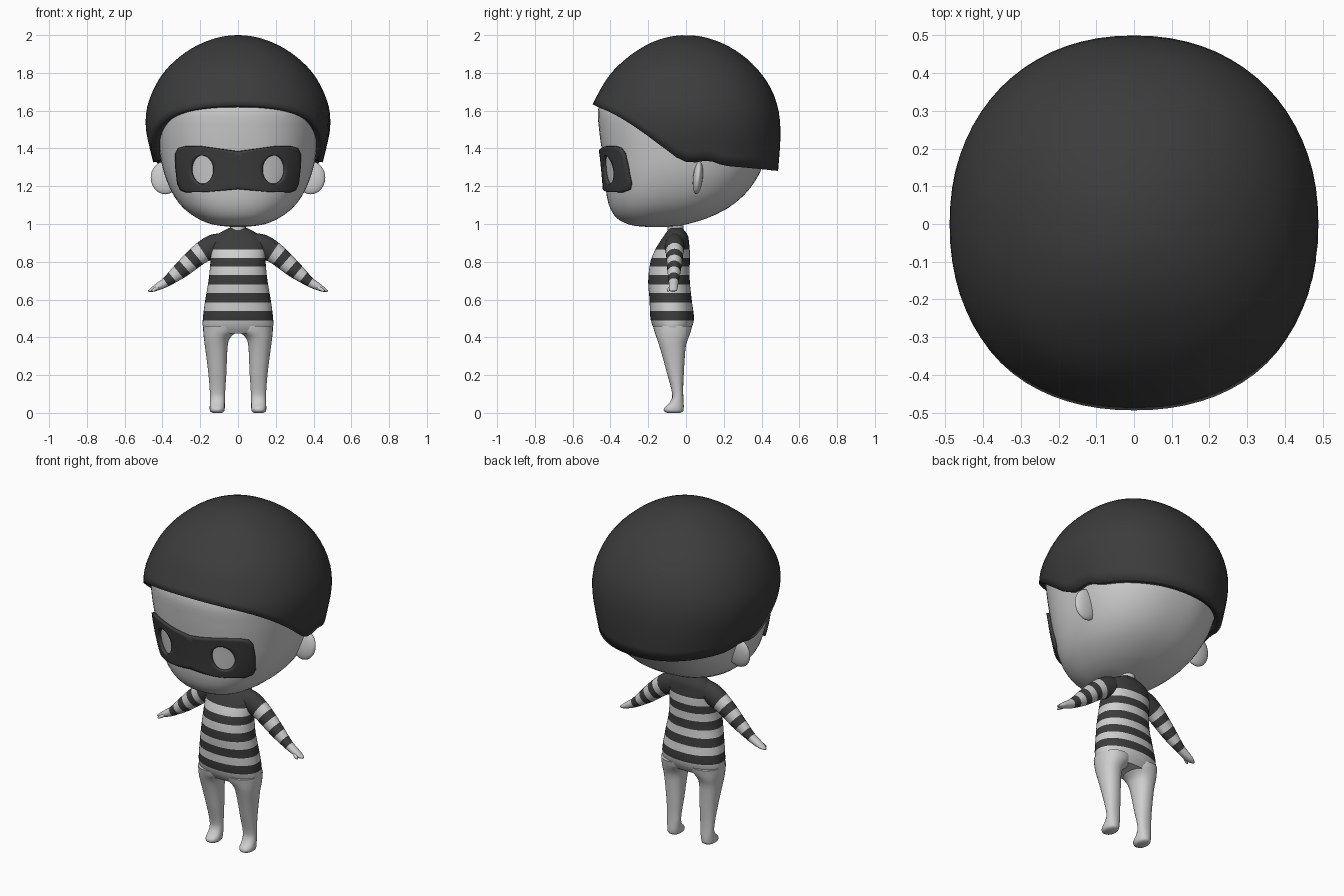
import bpy, bmesh, math

if "Cube" in bpy.data.objects:
    bpy.data.objects.remove(bpy.data.objects["Cube"])

def material(name, v):
    m = bpy.data.materials.new(name)
    m.diffuse_color = (v, v, v, 1)
    m.use_nodes = True
    m.node_tree.nodes["Principled BSDF"].inputs["Base Color"].default_value = m.diffuse_color
    return m

LIGHT = material("pale grey", 0.62)
DARK = material("charcoal", 0.045)

def interp(table, k):
    """Smooth interpolation of table rows (key, values...) at key k."""
    k = min(max(k, table[0][0]), table[-1][0])
    i = max(j for j in range(len(table) - 1) if table[j][0] <= k)
    def slope(j, c):
        a, b = table[max(j - 1, 0)], table[min(j + 1, len(table) - 1)]
        return (b[c] - a[c]) / (b[0] - a[0])
    p, q = table[i], table[i + 1]
    h = q[0] - p[0]
    t = (k - p[0]) / h
    return [(2*t**3 - 3*t*t + 1) * p[c] + (t**3 - 2*t*t + t) * h * slope(i, c)
            + (3*t*t - 2*t**3) * q[c] + (t**3 - t*t) * h * slope(i + 1, c)
            for c in range(1, len(p))]

def unit(ang, p):
    """Point on a unit superellipse."""
    c, s = math.cos(ang), math.sin(ang)
    return (math.copysign(abs(c) ** (2 / p), c), math.copysign(abs(s) ** (2 / p), s))

def finish(name, bm, mats, normals=True):
    if normals:
        bmesh.ops.recalc_face_normals(bm, faces=bm.faces)
    me = bpy.data.meshes.new(name)
    bm.to_mesh(me)
    bm.free()
    for m in mats:
        me.materials.append(m)
    ob = bpy.data.objects.new(name, me)
    bpy.context.collection.objects.link(ob)
    bpy.ops.object.select_all(action='DESELECT')
    ob.select_set(True)
    bpy.context.view_layer.objects.active = ob
    bpy.ops.object.shade_smooth_by_angle(angle=math.radians(50))
    return ob

def skin(name, rings, mats, caps=(True, True), dark_rows=()):
    """Loft through closed rings; the listed rows take the second material."""
    bm = bmesh.new()
    vs = [[bm.verts.new(p) for p in r] for r in rings]
    n = len(rings[0])
    for i in range(len(vs) - 1):
        for j in range(n):
            f = bm.faces.new((vs[i][j], vs[i][(j+1) % n], vs[i+1][(j+1) % n], vs[i+1][j]))
            f.material_index = int(i in dark_rows)
    for use, r, row in ((caps[0], vs[0], 0), (caps[1], vs[-1], len(vs) - 2)):
        if use:
            bm.faces.new(r).material_index = int(row in dark_rows)
    return finish(name, bm, mats)

def box_rings(table, keys, p, n=40):
    """Horizontal rings from rows (z, x0, x1, y0, y1)."""
    rings = []
    for z in keys:
        x0, x1, y0, y1 = interp(table, z)
        us = [unit(2 * math.pi * j / n, p) for j in range(n)]
        rings.append([((x0+x1)/2 + (x1-x0)/2*u, (y0+y1)/2 + (y1-y0)/2*v, z) for u, v in us])
    return rings

def steps(a, b, n):
    return [a + (b - a) * i / n for i in range(n + 1)]

def mirror(ob):
    ob.modifiers.new("mirror", 'MIRROR').use_clip = True

# Head
P = 2.35
HEAD = [(z, -a, a, f, b) for z, a, f, b in (
    (.985, .04, -.21, -.09), (.99, .09, -.27, -.04), (1.0, .145, -.31, .01),
    (1.03, .215, -.365, .11), (1.08, .285, -.40, .215), (1.15, .34, -.42, .305),
    (1.25, .385, -.43, .38), (1.35, .41, -.44, .42), (1.5, .43, -.46, .445),
    (1.62, .43, -.463, .44), (1.75, .38, -.39, .39), (1.9, .22, -.22, .22))]
keys = [.985, .987, .99, .995, 1.0, 1.01, 1.02, 1.03, 1.05, 1.08, 1.11] + steps(1.15, 1.9, 20)
skin("head", box_rings(HEAD, keys, P, 64), [LIGHT])

# Hair cap: dome cut along a hairline that depends on depth
DOME = [(math.sqrt(2 - z), a, f, b) for z, a, f, b in (
    (2.0, 0, 0, 0), (1.97, .16, .16, .16), (1.9, .29, .285, .29), (1.8, .395, .395, .395),
    (1.7, .453, .46, .458), (1.6, .485, .505, .49), (1.5, .487, .505, .50),
    (1.4, .467, .50, .497), (1.25, .43, .49, .485))]
HAIRLINE = [(-.52, 1.645), (-.37, 1.575), (-.25, 1.50), (-.1, 1.39), (-.03, 1.34),
            (.03, 1.325), (.12, 1.335), (.2, 1.31), (.3, 1.30), (.5, 1.28)]

def dome(ang, z):
    a, f, b = interp(DOME, math.sqrt(max(2 - z, 0)))
    u, v = unit(ang, 2.15)
    return (a * u, v * (b if v > 0 else f), z)

N, ROWS = 72, 24
cols = []
for j in range(N):
    ang, edge = 2 * math.pi * j / N, 1.5
    for _ in range(25):
        edge += .5 * (interp(HAIRLINE, dome(ang, edge)[1])[0] - edge)
    cols.append([dome(ang, 2 - (2 - edge) * (i / ROWS) ** 2) for i in range(1, ROWS + 1)])
hair = skin("hair", [[c[i] for c in cols] for i in range(ROWS)], [DARK], (True, False))
sol = hair.modifiers.new("thickness", 'SOLIDIFY')
sol.thickness, sol.offset = .045, -1

# Eye mask: half outline ringed around an eye hole, wrapped onto the face
OUT = [(0, 1.385), (.1, 1.398), (.2, 1.412), (.28, 1.412), (.312, 1.402), (.325, 1.375),
       (.325, 1.3), (.315, 1.215), (.3, 1.182), (.27, 1.17), (.15, 1.172), (0, 1.185)]
pts = []
for (x0, z0), (x1, z1) in zip(OUT, OUT[1:] + OUT[:1]):
    n = max(1, round(math.hypot(x1 - x0, z1 - z0) / .022))
    pts += [(x0 + (x1-x0) * i / n, z0 + (z1-z0) * i / n) for i in range(n)]

def on_face(x, z, lift):
    x0, a, f, b = interp(HEAD, z)
    a, h = a + lift, (b - f) / 2 + lift
    return (x, (f + b) / 2 - h * (1 - min(abs(x) / a, 1) ** P) ** (1 / P), z)

EX, EZ, RX, RZ = .187, 1.288, .058, .076
rings = []
for t in steps(0, 1, 6):
    ring = []
    for x, z in pts:
        g = math.atan2((z - EZ) / RZ, (x - EX) / RX)
        ex, ez = EX + RX * math.cos(g), EZ + RZ * math.sin(g)
        ring.append(on_face(ex + (x - ex) * t, ez + (z - ez) * t, .006))
    rings.append(ring)
mask = skin("eye_mask", rings, [DARK], (False, False))
mirror(mask)
sol = mask.modifiers.new("thickness", 'SOLIDIFY')
sol.thickness, sol.offset = .02, 0

def ellipsoid(name, loc, size, rot=(0, 0, 0)):
    bpy.ops.mesh.primitive_uv_sphere_add(segments=32, ring_count=16, location=loc, rotation=rot)
    ob = bpy.context.object
    ob.name, ob.scale = name, size
    bpy.ops.object.transform_apply(location=True, rotation=True, scale=True)
    bpy.ops.object.shade_smooth()
    ob.data.materials.append(LIGHT)
    mirror(ob)

# Ears
ellipsoid("ear", (.385, .063, 1.245), (.077, .026, .088), (math.radians(-6), 0, 0))

# Neck
bpy.ops.mesh.primitive_cylinder_add(vertices=32, radius=.042, depth=.08, location=(0, -.055, .985))
bpy.context.object.name = "neck"
bpy.ops.object.shade_smooth_by_angle()
bpy.context.object.data.materials.append(LIGHT)

# Torso with striped shirt
TORSO = [(z, -a, a, f, b) for z, a, f, b in (
    (.42, .165, -.15, .01), (.45, .185, -.172, .03), (.5, .186, -.188, .042), (.6, .173, -.193, .03),
    (.7, .156, -.2, .02), (.8, .146, -.188, .02), (.86, .145, -.165, .02), (.9, .145, -.142, .016),
    (.94, .115, -.115, .01), (.965, .075, -.097, -.008), (.98, .045, -.085, -.02))]
EDGES = [.42, .49, .54, .585, .635, .68, .73, .775, .82, .865, .98]
keys, dark = [.42], []
for i, (a, b) in enumerate(zip(EDGES, EDGES[1:])):
    n = 8 if i == 9 else 3
    if i % 2:
        dark += range(len(keys) - 1, len(keys) - 1 + n)
    keys += steps(a, b, n)[1:]
skin("torso", box_rings(TORSO, keys, 2.15, 48), [LIGHT, DARK], dark_rows=dark)

# Legs and feet
LEG = [(0, .085, .135, -.10, -.03), (.008, .074, .147, -.115, -.016), (.025, .07, .15, -.117, -.012),
       (.045, .07, .149, -.095, -.012), (.08, .069, .148, -.073, -.014), (.13, .067, .15, -.079, -.015),
       (.2, .062, .156, -.098, -.012), (.3, .058, .168, -.125, -.006), (.36, .054, .176, -.143, 0),
       (.39, .046, .18, -.153, .01), (.41, .03, .182, -.16, .018), (.43, .005, .184, -.167, .025),
       (.46, .0, .184, -.174, .032)]
keys = [0, .004, .008, .015, .025, .035, .045, .06, .08] + steps(.1, .36, 10) + steps(.375, .46, 7)
mirror(skin("leg", box_rings(LEG, keys, 2.2, 32), [LIGHT]))

# Arms with striped sleeves: rows of x, z, in-plane radius, depth radius
ARM = [(.06, .905, .05, .05), (.13, .882, .062, .052), (.2, .842, .055, .046), (.3, .757, .043, .036),
       (.38, .693, .026, .026), (.42, .67, .02, .024), (.455, .652, .012, .02), (.475, .645, .004, .008)]
EDGES = [.06, .185, .218, .25, .282, .315, .347, .382, .475]
xs, dark = [.06], []
for i, (a, b) in enumerate(zip(EDGES, EDGES[1:])):
    n = 8 if i in (0, 7) else 3
    if i % 2 == 0:
        dark += range(len(xs) - 1, len(xs) - 1 + n)
    xs += steps(a, b, n)[1:]
rings = []
for x in xs:
    z, r, d = interp(ARM, x)
    tilt = math.atan2(interp(ARM, x - .01)[0] - interp(ARM, x + .01)[0], .02)
    rings.append([(x + r * math.sin(tilt) * math.cos(g), -.06 + d * math.sin(g) - .03 * max(x - .2, 0),
                   z + r * math.cos(tilt) * math.cos(g)) for g in steps(0, 2 * math.pi, 24)[:-1]])
mirror(skin("arm", rings, [LIGHT, DARK], dark_rows=dark))

# Thumbs
ellipsoid("thumb", (.435, -.088, .657), (.028, .009, .009), (0, math.radians(28), math.radians(-25)))
